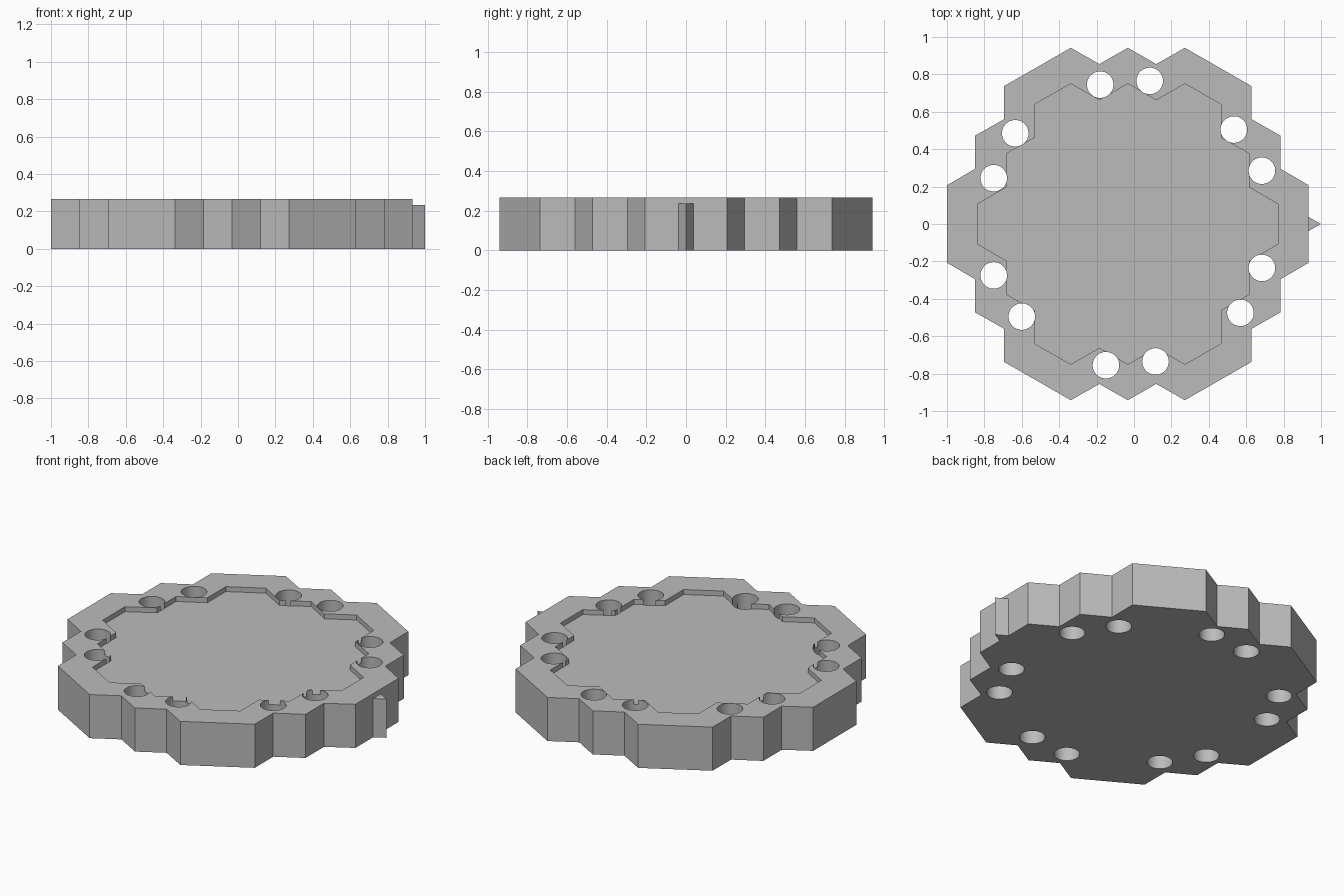
import bpy
import bmesh
from mathutils import Vector

cube = bpy.data.objects.get("Cube")
if cube:
    bpy.data.objects.remove(cube, do_unlink=True)

CENTRE = Vector((-0.033, 0.0))
HEIGHT = 0.265
FLOOR = 0.235

grey = bpy.data.materials.new("plain_grey")
grey.use_nodes = True
grey.diffuse_color = (0.5, 0.5, 0.5, 1)
grey.node_tree.nodes["Principled BSDF"].inputs["Base Color"].default_value = (0.5, 0.5, 0.5, 1)


def prism(name, outline, z0, z1):
    """Extrude a flat counter-clockwise outline from z0 up to z1."""
    bm = bmesh.new()
    face = bm.faces.new([bm.verts.new((x, y, z0)) for x, y in outline])
    top = bmesh.ops.extrude_face_region(bm, geom=[face])["geom"]
    verts = [v for v in top if isinstance(v, bmesh.types.BMVert)]
    bmesh.ops.translate(bm, verts=verts, vec=(0, 0, z1 - z0))
    bmesh.ops.recalc_face_normals(bm, faces=bm.faces)
    mesh = bpy.data.meshes.new(name)
    bm.to_mesh(mesh)
    bm.free()
    mesh.materials.append(grey)
    obj = bpy.data.objects.new(name, mesh)
    bpy.context.collection.objects.link(obj)
    return obj


def four_way(quarter):
    """Mirror a quarter outline (top centre to right side) into a closed loop."""
    right = quarter + [(x, -y) for x, y in reversed(quarter)]
    left = [(-x, y) for x, y in reversed(right) if x > 0]
    return [CENTRE + Vector(p) for p in right + left]


def cut(target, cutter):
    """Subtract the cutter from the target and discard the cutter."""
    mod = target.modifiers.new("cut", "BOOLEAN")
    mod.operation = "DIFFERENCE"
    mod.solver = "EXACT"
    mod.object = cutter
    bpy.context.view_layer.objects.active = target
    bpy.ops.object.modifier_apply(modifier=mod.name)
    bpy.data.objects.remove(cutter, do_unlink=True)


# Stepped plate, shaped like a cluster of hexagon edges
outer = [(0, 0.942), (0.152, 0.855), (0.305, 0.942), (0.662, 0.737),
         (0.662, 0.56), (0.817, 0.472), (0.817, 0.295), (0.967, 0.207)]
plate = prism("plate", four_way(outer), 0, HEIGHT)

# Shallow recess with a matching stepped rim
inner = [(0, 0.75), (0.152, 0.662), (0.305, 0.75), (0.497, 0.64),
         (0.497, 0.462), (0.648, 0.377), (0.648, 0.197), (0.802, 0.107)]
cut(plate, prism("recess_cutter", four_way(inner), FLOOR, HEIGHT + 0.1))

# Round through holes, repeated by a half turn
holes = [(-0.148, 0.74), (0.117, 0.76), (0.567, 0.5),
         (0.717, 0.28), (0.717, -0.24), (0.602, -0.48)]
for side in (1, -1):
    for x, y in holes:
        bpy.ops.mesh.primitive_cylinder_add(
            vertices=48, radius=0.071, depth=1,
            location=(CENTRE.x + side * x, 0.005 + side * y, HEIGHT / 2))
        cutter = bpy.context.object
        cutter.data.materials.append(grey)
        cut(plate, cutter)

# Pointed marker on the left edge
edge = CENTRE.x + 0.967
prism("pointer_tab", [(edge - 0.01, -0.037), (edge, -0.037), (1.0, 0),
                      (edge, 0.037), (edge - 0.01, 0.037)], 0, FLOOR)

# Smooth hole walls, crisp edges elsewhere
bpy.ops.object.select_all(action="DESELECT")
plate.select_set(True)
bpy.context.view_layer.objects.active = plate
bpy.ops.object.shade_smooth_by_angle(angle=0.4)
